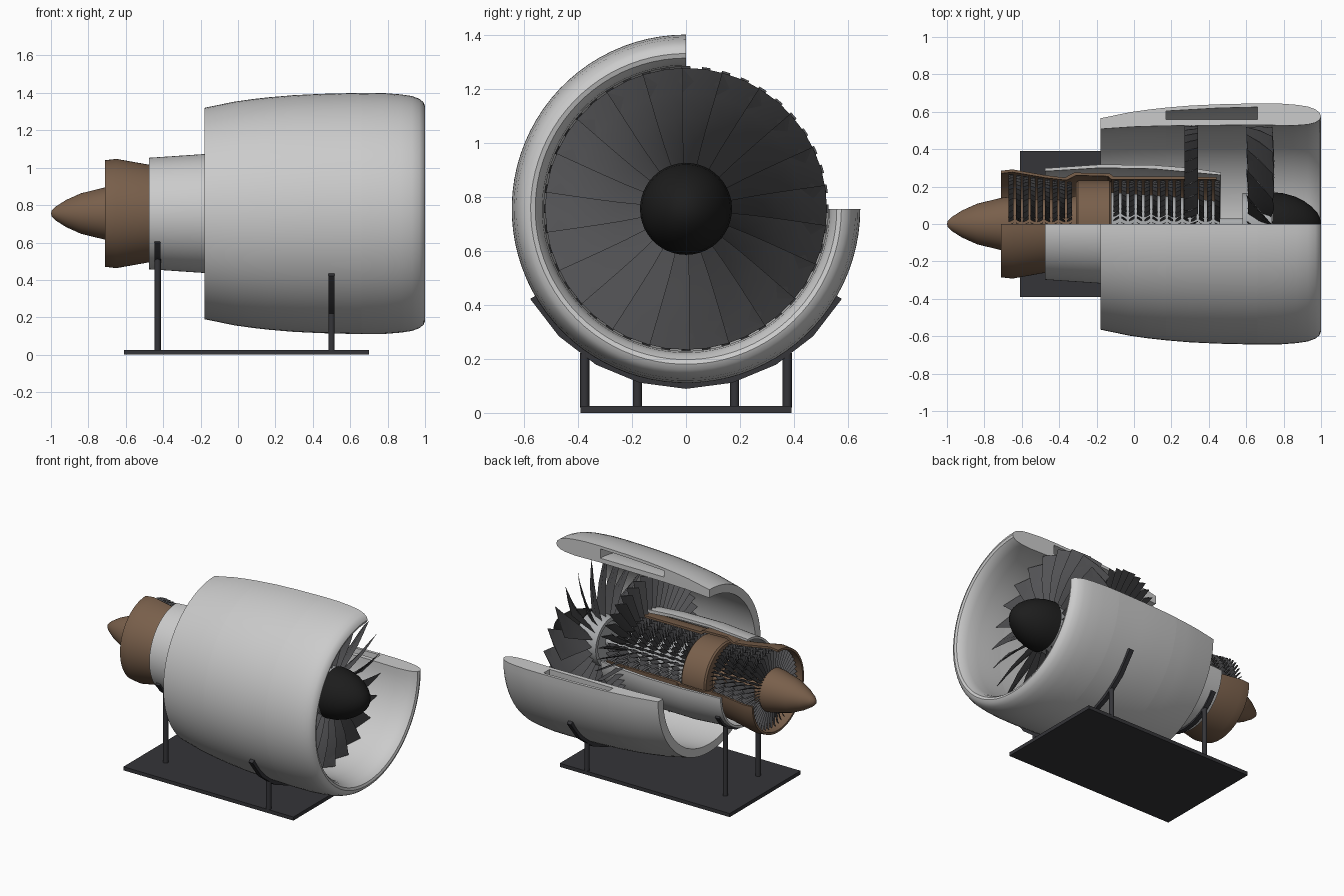
import bpy, bmesh
from math import sin, cos, pi, radians

if "Cube" in bpy.data.objects:
    bpy.data.objects.remove(bpy.data.objects["Cube"])

AXIS = 0.755           # engine centreline height
CUT = (90, 360)        # shells keep 270 degrees, leaving the cutaway quadrant


def material(name, rgb):
    m = bpy.data.materials.new(name)
    m.diffuse_color = (*rgb, 1)
    m.use_nodes = True
    m.node_tree.nodes["Principled BSDF"].inputs["Base Color"].default_value = m.diffuse_color
    return m


brown = material("bronze", (0.19, 0.115, 0.07))
dark = material("blade_grey", (0.085, 0.085, 0.09))
black = material("spinner_black", (0.012, 0.012, 0.012))
stand = material("stand_grey", (0.035, 0.035, 0.04))
steel = material("steel", (0.4, 0.41, 0.42))


def finish(name, bm, mat=None, smooth=True, angle=35):
    bmesh.ops.remove_doubles(bm, verts=bm.verts, dist=1e-5)
    bmesh.ops.recalc_face_normals(bm, faces=bm.faces)
    me = bpy.data.meshes.new(name)
    bm.to_mesh(me)
    bm.free()
    ob = bpy.data.objects.new(name, me)
    bpy.context.collection.objects.link(ob)
    if mat:
        me.materials.append(mat)
    if smooth:
        bpy.ops.object.select_all(action='DESELECT')
        ob.select_set(True)
        bpy.context.view_layer.objects.active = ob
        bpy.ops.object.shade_smooth_by_angle(angle=radians(angle))
    return ob


def point(x, r, a):
    return (x, r * cos(a), AXIS + r * sin(a))


def lathe(name, profile, mat=None, arc=(0, 360), segs=64):
    """Revolve a closed (x, r) profile around the engine axis."""
    bm = bmesh.new()
    full = arc[1] - arc[0] == 360
    rings = []
    for i in range(segs if full else segs + 1):
        a = radians(arc[0] + (arc[1] - arc[0]) * i / segs)
        rings.append([bm.verts.new(point(x, r, a)) for x, r in profile])
    n = len(profile)
    for i in range(segs):
        p, q = rings[i], rings[(i + 1) % len(rings)]
        for j in range(n):
            k = (j + 1) % n
            if profile[j][1] == 0 and profile[k][1] == 0:
                continue
            quad = [p[j], p[k], q[k], q[j]]
            if profile[j][1] == 0:
                quad = [p[j], p[k], q[k]]
            elif profile[k][1] == 0:
                quad = [p[j], p[k], q[j]]
            bm.faces.new(quad)
    if not full:
        bm.faces.new(rings[0])
        bm.faces.new(rings[-1])
    return finish(name, bm, mat)


def blades(bm, x, count, stations):
    """Ring of lens-section blades; station = (r, dx, half axial, half tangential, thickness)."""
    for i in range(count):
        a0 = 2 * pi * i / count
        prev = None
        for r, dx, hx, ht, th in stations:
            norm = (hx * hx + ht * ht) ** 0.5
            nx, nt = -ht / norm * th, hx / norm * th
            sec = [(hx, ht), (nx, nt), (-hx, -ht), (-nx, -nt)]
            ring = [bm.verts.new(point(x + dx + sx, r, a0 + st / r)) for sx, st in sec]
            if prev:
                for j in range(4):
                    k = (j + 1) % 4
                    bm.faces.new((prev[j], prev[k], ring[k], ring[j]))
            else:
                bm.faces.new(ring)
            prev = ring
        bm.faces.new(prev)


# Nacelle: inlet, hollow middle, exhaust section
lathe("nacelle_inlet", [(0.66, 0.645), (0.78, 0.644), (0.87, 0.637), (0.93, 0.628), (0.97, 0.613),
                        (0.992, 0.595), (1.0, 0.575), (0.994, 0.558), (0.97, 0.542), (0.93, 0.532),
                        (0.85, 0.526), (0.66, 0.53)], arc=CUT)
lathe("nacelle_outer_panel", [(0.17, 0.622), (0.3, 0.633), (0.45, 0.64), (0.66, 0.645),
                              (0.66, 0.625), (0.45, 0.62), (0.17, 0.604)], arc=CUT)
lathe("nacelle_inner_panel", [(0.17, 0.56), (0.66, 0.56), (0.66, 0.53), (0.17, 0.525)], arc=CUT)
lathe("nacelle_rear", [(0.17, 0.622), (0.08, 0.612), (-0.02, 0.598), (-0.18, 0.565),
                       (-0.18, 0.508), (0.0, 0.52), (0.17, 0.525)], arc=CUT)

# Core cowling and inner casing
lathe("core_cowl", [(-0.475, 0.298), (-0.18, 0.318), (0.1, 0.315), (0.3, 0.3), (0.465, 0.275),
                    (0.465, 0.262), (0.1, 0.295), (-0.18, 0.3), (-0.475, 0.282)], arc=CUT)
lathe("core_casing", [(-0.71, 0.285), (-0.65, 0.292), (-0.47, 0.26), (-0.37, 0.248), (-0.32, 0.275),
                      (-0.13, 0.27), (-0.11, 0.255), (0.44, 0.252), (0.44, 0.238), (-0.12, 0.238),
                      (-0.14, 0.255), (-0.31, 0.26), (-0.36, 0.234), (-0.47, 0.246),
                      (-0.65, 0.277), (-0.71, 0.27)], brown, CUT)

# Fan, hub and spinner
lathe("spinner", [(1.0, 0), (0.995, 0.03), (0.98, 0.06), (0.95, 0.093), (0.91, 0.122),
                  (0.86, 0.147), (0.80, 0.164), (0.74, 0.17), (0.74, 0)], black)
lathe("fan_hub", [(0.739, 0), (0.739, 0.166), (0.58, 0.166), (0.58, 0.14), (0.6, 0.13), (0.6, 0)], steel)
bm = bmesh.new()
blades(bm, 0.67, 22, [(0.155, 0, 0.06, 0.03, 0.008), (0.25, 0.005, 0.067, 0.048, 0.007),
                      (0.34, 0.01, 0.07, 0.062, 0.006), (0.43, 0.006, 0.07, 0.075, 0.005),
                      (0.522, 0, 0.07, 0.088, 0.003)])
finish("fan_blades", bm, dark)

# Guide vanes behind the fan
bm = bmesh.new()
blades(bm, 0.305, 44, [(0.285, 0, 0.036, -0.012, 0.004), (0.41, 0, 0.036, -0.014, 0.004),
                       (0.528, 0, 0.036, -0.016, 0.004)])
finish("guide_vanes", bm, dark)

# Shaft and compressor
lathe("shaft", [(0.6, 0), (0.6, 0.03), (-0.68, 0.03), (-0.68, 0)], steel, segs=24)
lathe("compressor_drum", [(0.46, 0), (0.46, 0.12), (0.3, 0.14), (-0.12, 0.17), (-0.12, 0)], steel)
bm = bmesh.new()
for i in range(14):
    x = -0.095 + i * 0.0415
    s = 1 if i % 2 else -1
    blades(bm, x, 44, [(0.11, 0, 0.014, 0.006 * s, 0.002), (0.234, 0, 0.014, 0.009 * s, 0.002)])
finish("compressor_blades", bm, dark)

# Combustor drum
lathe("combustor", [(-0.12, 0.1), (-0.12, 0.222), (-0.13, 0.232), (-0.30, 0.232), (-0.31, 0.222), (-0.31, 0.1)], brown)

# Turbine and exhaust cone
lathe("turbine_drum", [(-0.31, 0), (-0.31, 0.15), (-0.40, 0.13), (-0.68, 0.14), (-0.68, 0)], brown)
bm = bmesh.new()
for i in range(9):
    x = -0.345 - i * 0.039
    tip = 0.226 + 0.0052 * i
    s = 1 if i % 2 else -1
    blades(bm, x, 48, [(0.12, 0, 0.014, 0.006 * s, 0.002), (tip, 0, 0.014, 0.009 * s, 0.002)])
finish("turbine_blades", bm, dark)
lathe("exhaust_cone", [(-1.0, 0), (-0.995, 0.018), (-0.975, 0.037), (-0.92, 0.072), (-0.84, 0.108),
                       (-0.71, 0.14), (-0.67, 0.145), (-0.67, 0)], brown)

# Stand: base plate, posts and faceted cradles
bm = bmesh.new()
bmesh.ops.create_cube(bm, size=1)
for v in bm.verts:
    v.co = (0.045 + v.co.x * 1.31, v.co.y * 0.78, 0.0125 + v.co.z * 0.025)
finish("base_plate", bm, stand, False)

for tag, x, r, y in (("front", 0.5, 0.652, 0.375), ("rear", -0.43, 0.302, 0.18)):
    lathe(tag + "_cradle", [(x - 0.016, r - 0.012), (x + 0.016, r - 0.012),
                            (x + 0.016, r + 0.014), (x - 0.016, r + 0.014)], stand, (210, 330), 8)
    top = AXIS - (r * r - y * y) ** 0.5
    for side, s in (("left", -1), ("right", 1)):
        bpy.ops.mesh.primitive_cylinder_add(vertices=16, radius=0.017, depth=top - 0.02,
                                            location=(x, s * y, (top + 0.02) / 2))
        post = bpy.context.object
        post.name = f"{tag}_post_{side}"
        post.data.materials.append(stand)
        bpy.ops.object.shade_smooth_by_angle(angle=radians(35))
